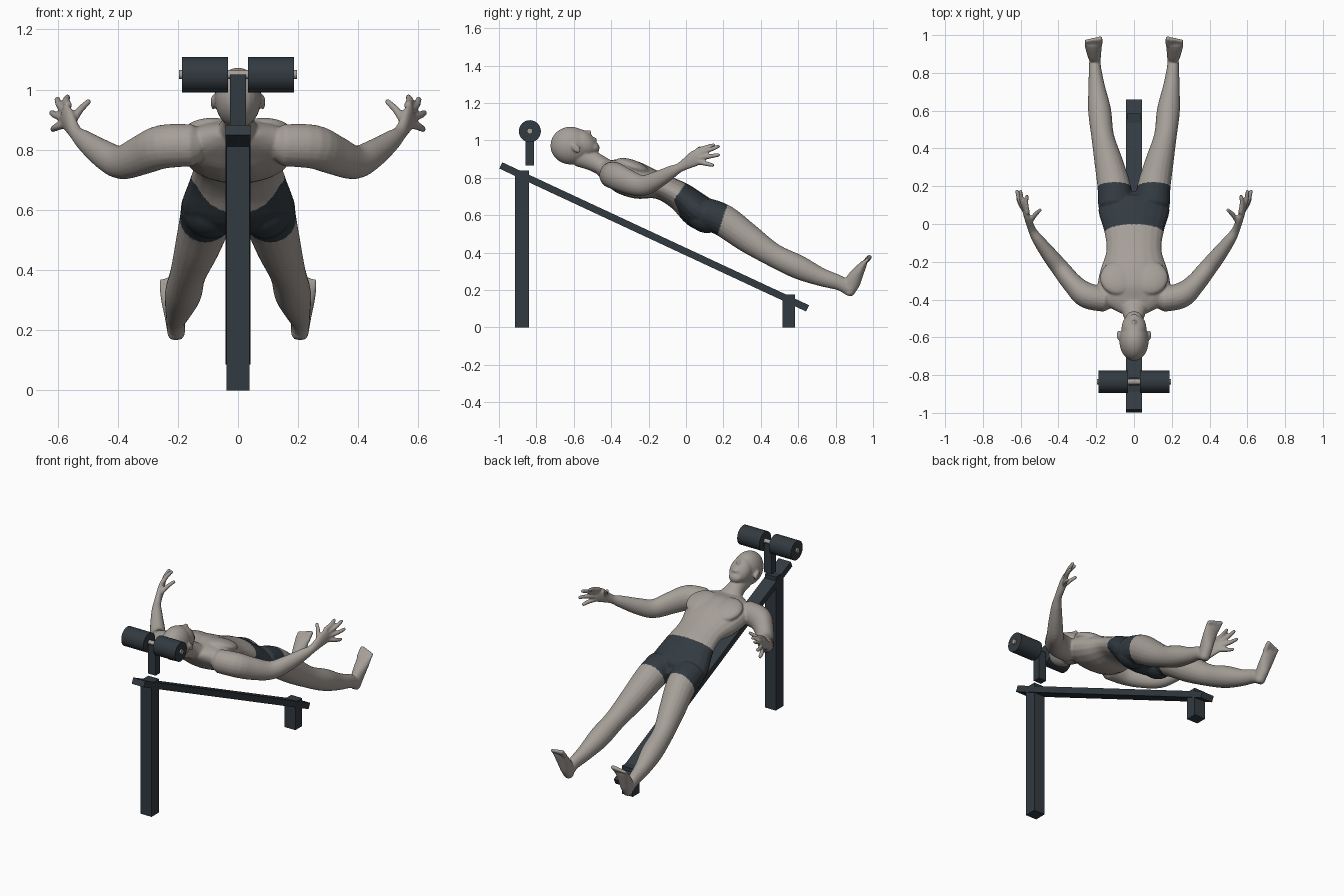
import bpy, bmesh
from math import pi, cos, sin, atan2
from mathutils import Vector, Matrix

if "Cube" in bpy.data.objects:
    bpy.data.objects.remove(bpy.data.objects["Cube"], do_unlink=True)


def material(name, rgb):
    mat = bpy.data.materials.new(name)
    mat.use_nodes = True
    mat.diffuse_color = (*rgb, 1)
    mat.node_tree.nodes["Principled BSDF"].inputs["Base Color"].default_value = (*rgb, 1)
    return mat


skin = material("warm_grey_skin", (0.38, 0.345, 0.315))
dark = material("dark_slate", (0.032, 0.043, 0.052))
metal = material("light_grey_metal", (0.38, 0.35, 0.32))


def finish(bm, name, *mats):
    bmesh.ops.recalc_face_normals(bm, faces=bm.faces[:])
    mesh = bpy.data.meshes.new(name)
    bm.to_mesh(mesh)
    bm.free()
    for mat in mats:
        mesh.materials.append(mat)
    obj = bpy.data.objects.new(name, mesh)
    bpy.context.collection.objects.link(obj)
    bpy.ops.object.select_all(action='DESELECT')
    obj.select_set(True)
    bpy.context.view_layer.objects.active = obj
    return obj


# Frame of the inclined bench
def box(name, centre, size, tilt=0):
    bm = bmesh.new()
    place = Matrix.Translation(centre) @ Matrix.Rotation(tilt, 4, 'X') @ Matrix.Diagonal((*size, 1))
    bmesh.ops.create_cube(bm, size=1, matrix=place)
    finish(bm, name, dark)


def cylinder(name, centre, radius, length, mat):
    bm = bmesh.new()
    place = Matrix.Translation(centre) @ Matrix.Rotation(pi / 2, 4, 'Y')
    bmesh.ops.create_cone(bm, cap_ends=True, segments=32, radius1=radius, radius2=radius,
                          depth=length, matrix=place)
    finish(bm, name, mat)
    bpy.ops.object.shade_smooth_by_angle()


top_end, low_end = Vector((0, -0.99, 0.866)), Vector((0, 0.65, 0.102))
run = low_end - top_end
box("bench_plank", (top_end + low_end) / 2, (0.084, run.length, 0.037), atan2(run.z, run.y))
box("tall_leg", (0, -0.876, 0.42), (0.076, 0.075, 0.84))
box("short_leg", (0, 0.55, 0.088), (0.076, 0.068, 0.176))
box("roller_post", (0, -0.835, 0.957), (0.054, 0.046, 0.185))
cylinder("roller_rod", (0, -0.835, 1.05), 0.015, 0.394, metal)
for side, label in ((1, "left"), (-1, "right")):
    cylinder(label + "_roller", (side * 0.11, -0.835, 1.049), 0.059, 0.154, dark)

# Body: overlapping lofts and ellipsoids fused into one skin
body = bmesh.new()


def loft(rings, axis=(1, 0, 0), flip=1, steps=4, sides=20):
    """Skin a smooth tube through rings of x, y, z, half width, half depth."""
    pts = [Vector(r) for r in rings]
    pts = [pts[0]] + pts + [pts[-1]]
    path = []
    for a, b, c, d in zip(pts, pts[1:], pts[2:], pts[3:]):
        for i in range(steps):
            t = i / steps
            path.append(b + (c - a) * (t / 2) + (a * 2 - b * 5 + c * 4 - d) * (t * t / 2)
                        + (b * 3 - a - c * 3 + d) * (t ** 3 / 2))
    path.append(pts[-1])
    # Rounded ends
    for end, near in ((0, 1), (-1, -2)):
        p = path[end]
        out = Vector(p[:3]) - Vector(path[near][:3])
        tip = Vector(p[:3]) + out.normalized() * min(p[3], p[4]) * 0.5
        cap = Vector((*tip, p[3] * 0.65, p[4] * 0.65))
        path.insert(0 if end == 0 else len(path), cap)
    loops = []
    for i, p in enumerate(path):
        ahead, behind = path[min(i + 1, len(path) - 1)], path[max(i - 1, 0)]
        tangent = (Vector(ahead[:3]) - Vector(behind[:3])).normalized()
        wide = Vector(axis)
        wide = (wide - tangent * wide.dot(tangent)).normalized()
        deep = tangent.cross(wide)
        loop = []
        for k in range(sides):
            a = 2 * pi * k / sides
            co = Vector(p[:3]) + wide * (cos(a) * p[3]) + deep * (sin(a) * p[4])
            loop.append(body.verts.new((co.x * flip, co.y, co.z)))
        loops.append(loop)
    for low, high in zip(loops, loops[1:]):
        for k in range(sides):
            n = (k + 1) % sides
            body.faces.new((low[k], low[n], high[n], high[k]))
    body.faces.new(loops[0][::-1])
    body.faces.new(loops[-1])


def ball(centre, radii, tilt=0):
    place = Matrix.Translation(centre) @ Matrix.Rotation(tilt, 4, 'X') @ Matrix.Diagonal((*radii, 1))
    bmesh.ops.create_uvsphere(body, u_segments=24, v_segments=16, radius=1, matrix=place)


# Torso and neck
loft([(0, -0.45, 0.85, 0.11, 0.045), (0, -0.41, 0.835, 0.18, 0.065),
      (0, -0.345, 0.813, 0.195, 0.095), (0, -0.25, 0.782, 0.18, 0.096),
      (0, -0.14, 0.755, 0.146, 0.07), (0, -0.03, 0.70, 0.16, 0.078),
      (0, 0.06, 0.625, 0.187, 0.092), (0, 0.11, 0.598, 0.175, 0.085), (0, 0.13, 0.588, 0.12, 0.06)])
loft([(0, -0.575, 0.915, 0.05, 0.055), (0, -0.50, 0.89, 0.052, 0.053),
      (0, -0.43, 0.852, 0.08, 0.05)])

# Head, leaning forward
ball((0, -0.617, 0.972), (0.078, 0.108, 0.101))
ball((0, -0.55, 0.985), (0.066, 0.085, 0.063), -pi / 4)
ball((0, -0.494, 0.963), (0.043, 0.034, 0.03), -pi / 4)
ball((0, -0.49, 1.002), (0.024, 0.012, 0.014), -pi / 4)
loft([(0, -0.538, 1.043, 0.008, 0.012), (0, -0.515, 1.038, 0.014, 0.018)])
for side in (1, -1):
    ball((side * 0.082, -0.588, 0.958), (0.009, 0.019, 0.03), pi / 4)

for side in (1, -1):
    # Chest and seat muscles
    ball((side * 0.085, -0.285, 0.86), (0.095, 0.095, 0.035), -0.35)
    ball((side * 0.09, 0.1, 0.593), (0.09, 0.1, 0.085), -0.5)

    # Leg
    loft([(0.095, 0.1, 0.61, 0.095, 0.085), (0.106, 0.2, 0.572, 0.088, 0.086),
          (0.135, 0.33, 0.478, 0.075, 0.078), (0.166, 0.465, 0.388, 0.06, 0.063),
          (0.182, 0.6, 0.323, 0.061, 0.064), (0.197, 0.72, 0.27, 0.045, 0.049),
          (0.206, 0.82, 0.238, 0.033, 0.04), (0.207, 0.865, 0.21, 0.03, 0.036)], flip=side)

    # Foot and toes
    loft([(0.205, 0.872, 0.183, 0.029, 0.027), (0.209, 0.889, 0.24, 0.034, 0.043),
          (0.214, 0.927, 0.305, 0.043, 0.029), (0.216, 0.953, 0.344, 0.045, 0.017)], flip=side)
    for i in range(5):
        x, r = 0.18 + 0.018 * i, 0.0135 - 0.001 * i
        reach = 1 - 0.1 * i
        loft([(x, 0.945, 0.337, r, r), (x, 0.952 + 0.032 * reach, 0.342 + 0.037 * reach, r, r)],
             flip=side)

    # Arm and palm
    loft([(0.15, -0.40, 0.815, 0.07, 0.065), (0.25, -0.378, 0.81, 0.073, 0.068),
          (0.32, -0.32, 0.783, 0.067, 0.055), (0.39, -0.235, 0.758, 0.056, 0.048),
          (0.45, -0.16, 0.786, 0.048, 0.041), (0.51, -0.08, 0.83, 0.035, 0.03),
          (0.54, -0.03, 0.857, 0.026, 0.021), (0.565, 0.04, 0.90, 0.042, 0.018),
          (0.576, 0.07, 0.914, 0.042, 0.015)], axis=(0, 0, 1), flip=side)

    # Fingers and thumb
    for base, tip in (((0.565, 0.06, 0.947), (0.566, 0.15, 0.976)),
                      ((0.573, 0.07, 0.927), (0.601, 0.176, 0.969)),
                      ((0.578, 0.075, 0.906), (0.62, 0.176, 0.923)),
                      ((0.578, 0.07, 0.884), (0.616, 0.145, 0.867)),
                      ((0.55, 0.01, 0.895), (0.496, 0.075, 0.961))):
        a, b = Vector(base), Vector(tip)
        middle = a.lerp(b, 0.55) + Vector((0.006, 0, 0))
        loft([(*a, 0.014, 0.014), (*middle, 0.0125, 0.0125), (*b, 0.01, 0.01)],
             axis=(0.3, 0, 1), flip=side)

figure = finish(body, "reclining_figure")
remesh = figure.modifiers.new("fuse", 'REMESH')
remesh.mode = 'VOXEL'
remesh.voxel_size = 0.0055
soften = figure.modifiers.new("soften", 'SMOOTH')
soften.factor = 0.5
soften.iterations = 6
for name in ("fuse", "soften"):
    bpy.ops.object.modifier_apply(modifier=name)
mesh = figure.data
mesh.materials.append(skin)
mesh.materials.append(dark)

# Shorts: band between the slanted waist and hem planes, dipping at the back
for face in mesh.polygons:
    c = face.center
    dip = 0.08 * max(0, 1 - abs(c.x / 0.14) ** 3) if face.normal.z < 0 else 0
    below_waist = 0.81 * c.y - 0.59 * c.z > dip - 0.456
    above_hem = 0.949 * c.y - 0.316 * c.z < 0.003
    face.material_index = int(below_waist and above_hem and abs(c.x) < 0.3)
bpy.ops.object.shade_smooth()
